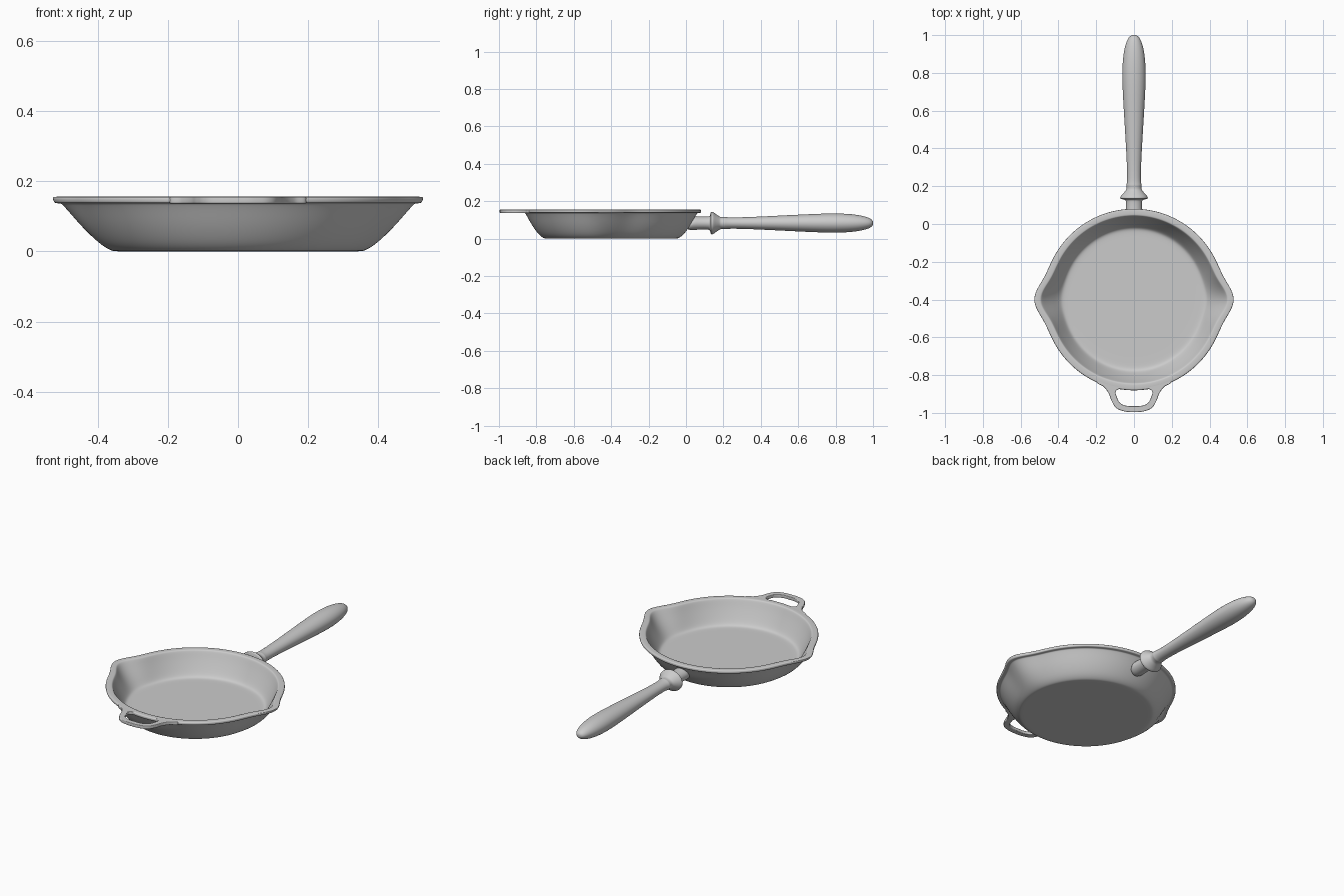
import bpy, bmesh, math

if "Cube" in bpy.data.objects:
    bpy.data.objects.remove(bpy.data.objects["Cube"])

PAN_Y = -0.4      # centre of the pan
GRIP_Z = 0.083    # height of the handle axis


def loft(name, profile, place, segs):
    """Revolve a profile; first and last points are poles."""
    bm = bmesh.new()
    rings = []
    for i, p in enumerate(profile):
        if i in (0, len(profile) - 1):
            rings.append([bm.verts.new(place(0, p[1], 0, i))] * segs)
        else:
            rings.append([bm.verts.new(place(p[0], p[1], math.tau * k / segs, i))
                          for k in range(segs)])
    for a, b in zip(rings, rings[1:]):
        for k in range(segs):
            n = (k + 1) % segs
            face = list(dict.fromkeys((a[k], a[n], b[n], b[k])))
            bm.faces.new(face)
    bmesh.ops.recalc_face_normals(bm, faces=bm.faces)
    me = bpy.data.meshes.new(name)
    bm.to_mesh(me)
    bm.free()
    me.shade_smooth()
    ob = bpy.data.objects.new(name, me)
    bpy.context.collection.objects.link(ob)
    mod = ob.modifiers.new("smooth", 'SUBSURF')
    mod.levels = mod.render_levels = 2
    return ob


# Pan bowl: outer wall, rim and inner wall, with a pouring spout on each side
pan_profile = [(0, 0), (0.30, 0), (0.35, 0.0), (0.362, 0.002), (0.388, 0.021),
               (0.422, 0.068), (0.446, 0.112), (0.459, 0.134), (0.462, 0.137),
               (0.476, 0.137), (0.481, 0.140), (0.481, 0.152), (0.477, 0.156),
               (0.448, 0.156), (0.443, 0.153), (0.429, 0.118), (0.404, 0.068),
               (0.384, 0.032), (0.372, 0.022), (0.35, 0.020), (0.30, 0.020), (0, 0.020)]


def place_pan(r, z, a, i):
    off = min(abs(a), abs(a - math.pi), abs(a - math.tau))
    if r > 0.355:
        r += 0.051 * math.exp(-(off / 0.19) ** 2) * z / 0.156
    return (r * math.cos(a), PAN_Y + r * math.sin(a), z)


loft("pan_bowl", pan_profile, place_pan, 96)

# Turned handle: neck, collar and grip, slightly flattened
handle_profile = [(0, 0.021), (0.047, 0.021), (0.043, 0.06), (0.042, 0.10), (0.043, 0.124),
                  (0.047, 0.129), (0.070, 0.132), (0.074, 0.136), (0.073, 0.145),
                  (0.060, 0.158), (0.044, 0.177), (0.039, 0.185), (0.039, 0.20),
                  (0.041, 0.207), (0.036, 0.222), (0.037, 0.30), (0.043, 0.42),
                  (0.053, 0.58), (0.061, 0.72), (0.063, 0.81), (0.058, 0.89),
                  (0.046, 0.95), (0.030, 0.988), (0.013, 1.0), (0, 1.001)]


def place_handle(r, y, a, i):
    dz = 0.83 * r * math.sin(a)
    if i < 2:
        y += 0.64 * dz        # neck root follows the slope of the wall
    return (r * math.cos(a), y, GRIP_Z + dz)


loft("handle", handle_profile, place_handle, 32)

# Helper loop: flat rounded plate with a D-shaped hole, joined to the rim
BEVEL = 0.004


def mirrored(half):
    return half + [(-x, y) for x, y in reversed(half) if x > 0]


arc = [(0.462 * math.sin(a), PAN_Y - 0.462 * math.cos(a)) for a in (0, 0.14, 0.28, 0.40)]
outer = mirrored(arc + [(0.195, -0.835), (0.160, -0.862), (0.135, -0.895), (0.117, -0.940),
                        (0.094, -0.974), (0.055, -0.991), (0, -0.996)])
hole = mirrored([(0, -0.873), (0.045, -0.873), (0.082, -0.875), (0.096, -0.885),
                 (0.091, -0.915), (0.076, -0.945), (0.045, -0.961), (0, -0.964)])
cu = bpy.data.curves.new("helper_loop", 'CURVE')
cu.dimensions = '2D'
cu.fill_mode = 'BOTH'
cu.extrude = 0.0095 - BEVEL
cu.bevel_depth = BEVEL
cu.bevel_resolution = 3
cu.offset = -BEVEL
cu.resolution_u = 8
for pts in (outer, hole):
    sp = cu.splines.new('BEZIER')
    sp.bezier_points.add(len(pts) - 1)
    for bp, (x, y) in zip(sp.bezier_points, pts):
        bp.co = (x, y, 0)
        bp.handle_left_type = bp.handle_right_type = 'AUTO'
    sp.use_cyclic_u = True
loop = bpy.data.objects.new("helper_loop", cu)
loop.location.z = 0.146
bpy.context.collection.objects.link(loop)
bpy.ops.object.select_all(action='DESELECT')
loop.select_set(True)
bpy.context.view_layer.objects.active = loop
bpy.ops.object.convert(target='MESH')
bpy.ops.object.shade_smooth_by_angle(angle=math.radians(40))
